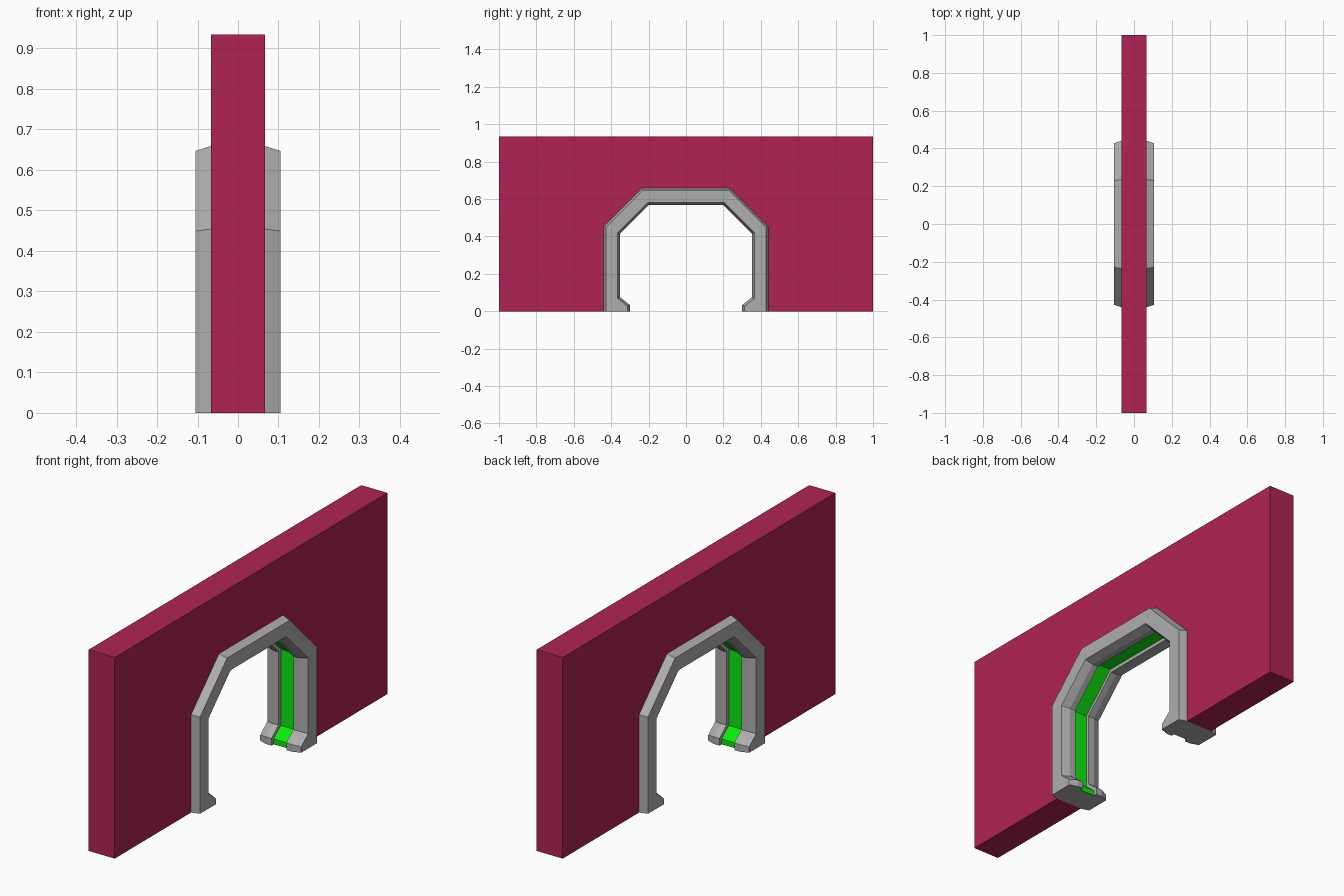
import bpy
from mathutils import Vector

if "Cube" in bpy.data.objects:
    bpy.data.objects.remove(bpy.data.objects["Cube"])


def material(name, color):
    m = bpy.data.materials.new(name)
    m.diffuse_color = (*color, 1)
    m.use_nodes = True
    m.node_tree.nodes["Principled BSDF"].inputs["Base Color"].default_value = m.diffuse_color
    return m


def add_mesh(name, verts, faces, mat):
    me = bpy.data.meshes.new(name)
    me.from_pydata(verts, [], faces)
    ob = bpy.data.objects.new(name, me)
    bpy.context.collection.objects.link(ob)
    me.materials.append(mat)
    # make normals consistent
    bpy.context.view_layer.objects.active = ob
    ob.select_set(True)
    bpy.ops.object.mode_set(mode='EDIT')
    bpy.ops.mesh.select_all(action='SELECT')
    bpy.ops.mesh.normals_make_consistent(inside=False)
    bpy.ops.object.mode_set(mode='OBJECT')
    ob.select_set(False)
    return ob


def full_path(half):
    """Mirror a half outline (y, z) into the whole arch."""
    return half + [(-y, z) for y, z in reversed(half)]


def offset(path, d):
    """Mitred offset of an arch outline; positive d moves outward."""
    pts = [Vector(p) for p in path]
    out = []
    for i, p in enumerate(pts):
        dirs = []
        if i > 0:
            dirs.append((p - pts[i - 1]).normalized())
        if i < len(pts) - 1:
            dirs.append((pts[i + 1] - p).normalized())
        ns = [Vector((t.y, -t.x)) for t in dirs]
        m = sum(ns, Vector((0, 0))).normalized()
        out.append(p + m * (d / m.dot(ns[0])))
    return out


def sweep(name, section, mat):
    """Sweep a section of (x, path, offset) points along the arch."""
    lines = [(x, offset(path, d)) for x, path, d in section]
    n, m = len(section), len(lines[0][1])
    verts = [(x, pts[i].x, pts[i].y) for i in range(m) for x, pts in lines]
    faces = [(i * n + j, i * n + (j + 1) % n, (i + 1) * n + (j + 1) % n, (i + 1) * n + j)
             for i in range(m - 1) for j in range(n)]
    faces += [tuple(range(n)), tuple(range((m - 1) * n, m * n))]
    return add_mesh(name, verts, faces, mat)


WALL_X, FRAME_X, GROOVE_X = 0.067, 0.105, 0.038
inner = full_path([(0.30, 0), (0.30, 0.033), (0.352, 0.075), (0.352, 0.415), (0.199, 0.568)])
outer = full_path([(0.44, 0), (0.44, 0.033), (0.44, 0.075), (0.44, 0.454), (0.235, 0.659)])

# Wall with an arched opening
opening = [outer[i] for i in (0, 3, 4, 5, 6, 9)]
outline = [(1, 0), (1, 0.934), (-1, 0.934), (-1, 0)] + opening[::-1]
n = len(outline)
add_mesh("wall",
         [(x, y, z) for x in (-WALL_X, WALL_X) for y, z in outline],
         [tuple(range(n)), tuple(range(n, 2 * n))] +
         [(i, (i + 1) % n, n + (i + 1) % n, n + i) for i in range(n)],
         material("wall_red", (0.434, 0.017, 0.086)))

# Frame chamfered inside and out, with a groove down its inner side
half = [(WALL_X, outer, 0), (FRAME_X, outer, -0.012), (FRAME_X, inner, 0.013),
        (WALL_X, inner, 0), (GROOVE_X, inner, 0), (GROOVE_X, inner, 0.02)]
sweep("door_frame", half + [(-x, p, d) for x, p, d in reversed(half)],
      material("frame_grey", (0.42, 0.42, 0.42)))

# Coloured strip set in the groove
sweep("green_strip", [(GROOVE_X, inner, 0.016), (GROOVE_X, inner, 0.02),
                      (-GROOVE_X, inner, 0.02), (-GROOVE_X, inner, 0.016)],
      material("strip_green", (0.004, 0.82, 0.004)))
